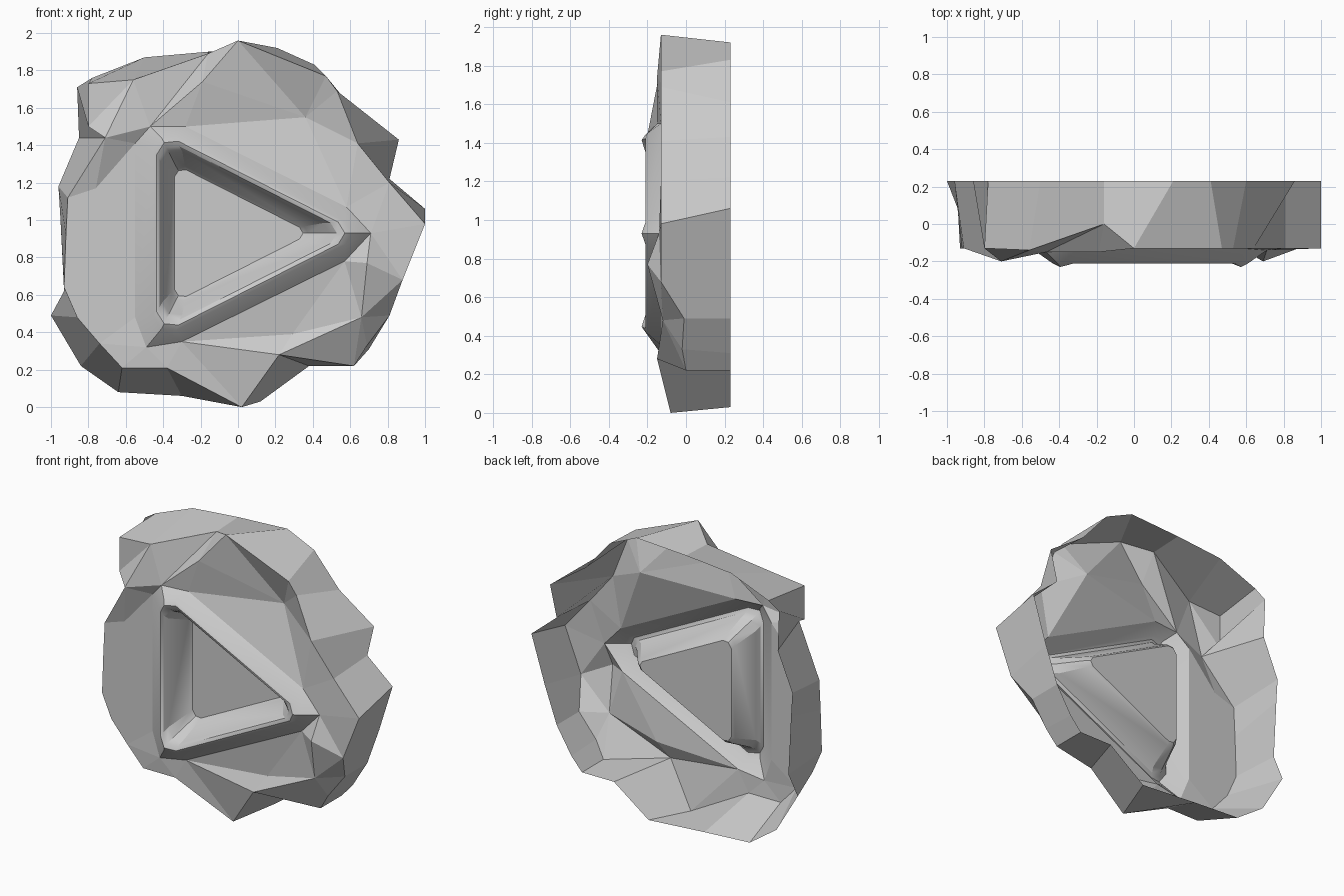
import bpy, bmesh
from mathutils import Vector
from mathutils.geometry import delaunay_2d_cdt

if "Cube" in bpy.data.objects:
    bpy.data.objects.remove(bpy.data.objects["Cube"])


def finish(name, bm, smooth=False):
    bmesh.ops.recalc_face_normals(bm, faces=bm.faces[:])
    if sum(f.normal.y * f.calc_area() for f in bm.faces) > 0:
        bmesh.ops.reverse_faces(bm, faces=bm.faces[:])
    me = bpy.data.meshes.new(name)
    bm.to_mesh(me)
    bm.free()
    ob = bpy.data.objects.new(name, me)
    bpy.context.collection.objects.link(ob)
    if smooth:
        bpy.context.view_layer.objects.active = ob
        ob.select_set(True)
        bpy.ops.object.shade_smooth_by_angle(angle=0.5)
        ob.select_set(False)


def bridge(bm, a, b):
    for i in range(len(a)):
        j = (i + 1) % len(a)
        bm.faces.new((a[i], a[j], b[j], b[i]))


# Rock rim, clockwise from the top: front x, z, y, then back x, z
RIM = [
    (0, 1.96, -.13, .21, 1.92), (.47, 1.77, -.13, .41, 1.83),
    (.53, 1.69, -.13, .60, 1.61), (.64, 1.41, -.13, .86, 1.43),
    (.81, 1.20, -.13, .81, 1.22), (1, .98, -.13, 1, 1.06),
    (.88, .68, -.13, .90, .74), (.81, .49, -.01, .81, .49),
    (.69, .33, -.02, .70, .31), (.62, .22, 0, .62, .22),
    (.22, .28, -.15, .38, .22),
    (.02, 0, -.08, .12, .03), (-.38, .21, -.13, -.30, .06),
    (-.62, .21, -.13, -.64, .08), (-.74, .34, -.13, -.84, .22),
    (-.86, .48, -.13, -1, .49), (-.93, .64, -.13, -.93, .62),
    (-.92, .92, -.13, -.95, 1.02), (-.91, 1.12, -.13, -.96, 1.18),
    (-.71, 1.44, -.20, -.85, 1.44), (-.80, 1.50, -.13, -.86, 1.71),
    (-.80, 1.73, -.13, -.78, 1.76), (-.56, 1.75, -.14, -.50, 1.87),
    (-.16, 1.89, 0, -.16, 1.90),
]
# Loose facet points on the front, and the foot of the triangular frame
FACETS = [(.36, 1.55, -.02), (-.19, 1.74, -.15), (.69, .77, -.20),
          (-.76, 1.17, -.13), (.29, .39, -.10), (.66, .48, -.12)]
FOOT = [(-.55, 1.41, -.13), (-.47, 1.50, -.15), (-.28, 1.50, -.13),
        (.58, 1.07, -.13), (.71, .93, -.14), (.57, .78, -.13),
        (-.30, .35, -.13), (-.49, .32, -.14), (-.55, .48, -.13)]
n, m = len(RIM), len(FOOT)
foot = range(n, n + m)
a = n + m
# Creases that must stay as edges between the facets
CREASES = [(10, a + 5), (6, a + 5), (a + 4, a + 5), (n - 1, n + 1), (n - 1, a + 1),
           (a + 1, n + 2), (n + 2, a), (a, 2), (0, a + 1), (19, n + 1), (19, a + 3),
           (a + 3, n), (n + 5, a + 2), (a + 2, 6), (n + 6, a + 4)]

# Rock shell: faceted front with a triangular opening, side walls, open back
pts = [r[:3] for r in RIM] + FOOT + FACETS
edges = [(i, (i + 1) % n) for i in range(n)] + [(n + i, n + (i + 1) % m) for i in range(m)]
result = delaunay_2d_cdt([Vector(p[:2]) for p in pts], edges + CREASES, [], 1, 1e-5)
bm = bmesh.new()
vs = [bm.verts.new((x, y, z)) for x, z, y in pts]
for tri in result[2]:
    ids = [result[3][i][0] for i in tri if result[3][i]]
    if len(ids) == 3 and not all(i in foot for i in ids):
        bm.faces.new([vs[i] for i in ids])
back = [bm.verts.new((r[3], .23, r[4])) for r in RIM]
bridge(bm, vs[:n], back)
finish("rock_shell", bm)


def triangle_loop(left, half, cut, y, lift=0):
    """Triangle pointing to +x with three points around each blunt corner."""
    s = .506
    corners = [Vector((left, half - s * left)), Vector((half / s, 0)),
               Vector((left, s * left - half))]
    out = []
    for i, c in enumerate(corners):
        p = c + (corners[i - 1] - c).normalized() * cut
        q = c + (corners[(i + 1) % 3] - c).normalized() * cut
        mid = (p + q) * .35 + c * .3
        out += [(p.x, p.y + .93, y), (mid.x, mid.y + .93, y - lift), (q.x, q.y + .93, y)]
    return out


# Raised triangular frame with a sunken panel
loops = [FOOT,
         triangle_loop(-.45, .35, .13, -.20, .01),
         triangle_loop(-.435, .33, .13, -.21, .02),
         triangle_loop(-.42, .305, .12, -.20, .01),
         triangle_loop(-.405, .285, .12, -.17),
         triangle_loop(-.355, .215, .08, -.02),
         triangle_loop(-.34, .198, .07, 0)]
bm = bmesh.new()
rings = [[bm.verts.new((x, y, z)) for x, z, y in lp] for lp in loops]
for outer, inner in zip(rings, rings[1:]):
    bridge(bm, outer, inner)
bm.faces.new(rings[-1])
finish("triangle_frame", bm, smooth=True)
